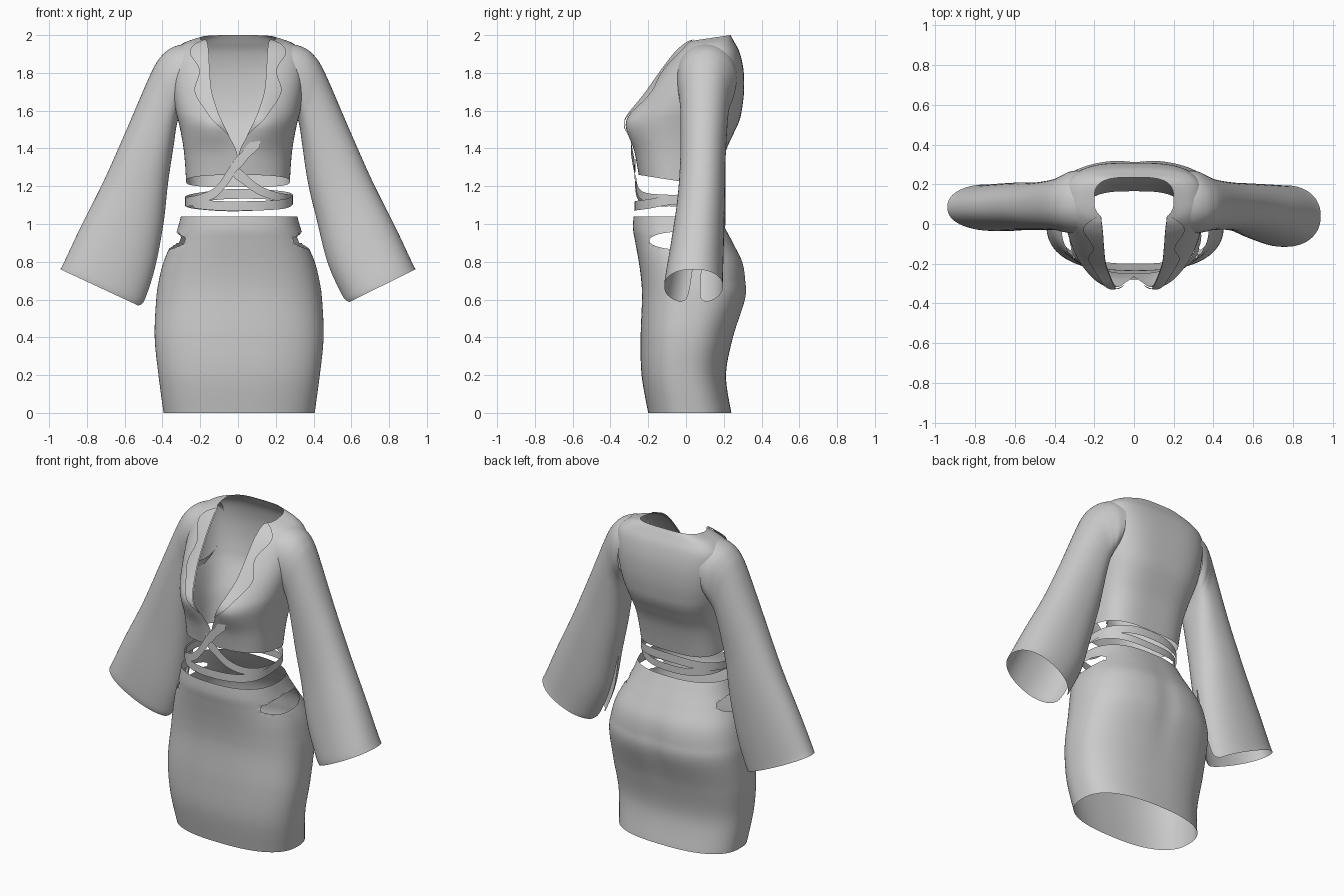
import bpy, bmesh, math
from mathutils import Vector

cube = bpy.data.objects.get("Cube")
if cube:
    bpy.data.objects.remove(cube, do_unlink=True)

fabric = bpy.data.materials.new("grey_fabric")
fabric.use_nodes = True
GREY = (0.6, 0.6, 0.6, 1)
fabric.diffuse_color = GREY
fabric.node_tree.nodes["Principled BSDF"].inputs["Base Color"].default_value = GREY


def resample(rows, steps):
    """Smooth curve through rows of numbers, steps samples per span."""
    out = []
    last = len(rows) - 1
    for i in range(last):
        a, b, c, d = (rows[max(0, min(last, i + k))] for k in (-1, 0, 1, 2))
        for j in range(steps + (i == last - 1)):
            t = j / steps
            out.append([q + t / 2 * (r - p + t * (2 * p - 5 * q + 4 * r - s + t * (3 * (q - r) + s - p)))
                        for p, q, r, s in zip(a, b, c, d)])
    return out


def power(value, n):
    return math.copysign(abs(value) ** (2 / n), value)


def oval(angle, w, front, back, n=2.5):
    """Point on a rounded section; angle 0 is the front, pi/2 is +x."""
    mid, depth = (front + back) / 2, (back - front) / 2
    return w * power(math.sin(angle), n), mid - depth * power(math.cos(angle), n)


def loft(name, rows, closed=False, edit=None):
    """Thin cloth sheet through rows of points."""
    bm = bmesh.new()
    grid = [[bm.verts.new(p) for p in row] for row in rows]
    for r0, r1 in zip(grid, grid[1:]):
        n = len(r0)
        for i in range(n if closed else n - 1):
            j = (i + 1) % n
            bm.faces.new((r0[i], r0[j], r1[j], r1[i]))
    if edit:
        edit(bm)
    bmesh.ops.remove_doubles(bm, verts=bm.verts, dist=.0002)
    bmesh.ops.recalc_face_normals(bm, faces=bm.faces)
    for f in bm.faces:
        f.smooth = True
    mesh = bpy.data.meshes.new(name)
    bm.to_mesh(mesh)
    bm.free()
    mesh.materials.append(fabric)
    obj = bpy.data.objects.new(name, mesh)
    bpy.context.collection.objects.link(obj)


# Skirt: height, half width, front, back
skirt_rows = resample([
    (0, .40, -.20, .24), (.2, .427, -.235, .212),
    (.4, .447, -.24, .25), (.6, .439, -.233, .315), (.7, .425, -.237, .317),
    (.8, .40, -.25, .30), (.9, .357, -.268, .25), (.97, .328, -.28, .212),
    (1.04, .308, -.278, .175)], 9)
AROUND = 120
skirt = []
for z, w, front, back in skirt_rows:
    ring = []
    for i in range(AROUND):
        x, y = oval(math.tau * i / AROUND, w, front, back)
        if y > 0:
            y -= .01 * math.exp(-(x / .06) ** 2 - ((z - .65) / .2) ** 2)
        ring.append((x + .006, y, z))
    skirt.append(ring)


def hip_cutouts(bm):
    yc, zc, ry, rz = -.03, .912, .165, .047

    def local(p):
        return Vector(((p.y - yc) / ry, (p.z - zc) / rz))
    holes = [f for f in bm.faces if local(f.calc_center_median()).length < 1]
    bmesh.ops.delete(bm, geom=holes, context='FACES')
    for v in bm.verts:
        if v.is_boundary and local(v.co).length < 2:
            q = local(v.co).normalized()
            v.co.y, v.co.z = yc + q.x * ry, zc + q.y * rz


loft("skirt", skirt, True, hip_cutouts)

# Wrap bodice: front z, back z, half width, front, back, neckline half width, lapel width
bodice_rows = resample([
    (1.26, 1.195, .275, -.25, .165, 0, 0), (1.33, 1.30, .28, -.262, .187, 0, 0),
    (1.39, 1.39, .287, -.27, .212, .01, 0), (1.47, 1.47, .30, -.28, .248, .05, .005),
    (1.54, 1.54, .315, -.285, .28, .085, .045), (1.60, 1.60, .33, -.265, .295, .11, .065),
    (1.70, 1.70, .345, -.21, .307, .14, .09), (1.81, 1.81, .352, -.135, .305, .15, .055),
    (1.90, 1.905, .345, -.065, .285, .155, .10), (1.945, 1.965, .29, -.02, .255, .16, .07),
    (1.965, 2.0, .2, .0, .235, .165, .015)], 6)


def bodice_point(row, angle):
    zf, zb, w, front, back = row[:5]
    # the back is squarer than the front
    x, y = oval(angle, w, front, back, 2.5 if math.cos(angle) > 0 else 3.2)
    z = zf + (zb - zf) * (y - front) / (back - front)
    if math.cos(angle) > 0:
        y -= .045 * math.exp(-((abs(x) - .14) / .12) ** 2 - ((z - 1.52) / .11) ** 2)
    return Vector((x, y, z))


def angle_at(x, w):
    return math.asin(min(1, max(0, x) / w) ** 1.25)


bodice = []
for row in bodice_rows:
    start = angle_at(row[5], row[2])
    span = math.tau - 2 * start
    bodice.append([bodice_point(row, start + span * i / 96) for i in range(97)])
loft("bodice", bodice)

# Wavy lapels lying just above the neckline edges
for side, label in ((1, "left"), (-1, "right")):
    strips = []
    for row in bodice_rows[18:]:
        strip = []
        for i in range(9):
            x = row[5] + max(.002, row[6]) * i / 8
            p = bodice_point(row, angle_at(min(x, row[2] * .97), row[2]))
            strip.append((side * p.x, p.y - .010, p.z + .004))
        strips.append(strip)
    loft(label + "_lapel", strips)

# Flared sleeves: outer x z, inner x z, front, back, half angle of the slit on the inner side
sleeve_top = [
    (.27, 1.955, .30, 1.60, -.05, .27, 0), (.34, 1.938, .315, 1.56, -.045, .262, 0),
    (.40, 1.895, .327, 1.51, -.038, .243, 0), (.46, 1.80, .34, 1.42, -.03, .225, 0),
    (.59, 1.50, .37, 1.22, -.03, .21, 0)]
cuffs = {
    "left": [(.71, 1.23, .415, 1.03, -.045, .205, 0), (.83, .99, .475, .79, -.08, .20, .12),
             (.915, .81, .55, .62, -.11, .195, .18), (.94, .76, .575, .58, -.115, .195, .42)],
    "right": [(.71, 1.23, .395, 1.0, -.03, .21, 0), (.83, .99, .44, .76, -.035, .205, .12),
              (.915, .81, .49, .60, -.035, .20, .18), (.94, .76, .51, .56, -.03, .20, .42)]}
for label, side in (("left", 1), ("right", -1)):
    rings = []
    for ox, oz, ix, iz, front, back, slit in resample(sleeve_top + cuffs[label], 8):
        slit = max(0, slit)
        ring = []
        for i in range(61):
            angle = -math.pi / 2 + slit + (math.tau - 2 * slit) * i / 60
            u, y = oval(angle, 1, front, back, 2.2)
            ring.append((side * ((ox + ix) / 2 + u * (ox - ix) / 2), y, (oz + iz) / 2 + u * (oz - iz) / 2))
        rings.append(ring)
    loft(label + "_sleeve", rings)


# Waist straps: degrees around the waist, height
def strap(name, side, path, grow, width):
    rows = []
    for degrees, z in resample(path, 10):
        x, y = oval(math.radians(degrees), .275 + grow, -.262 - grow, .165 + grow)
        y -= .2 * max(0, z - 1.3)
        # widen the band where it runs steeply across the front
        h = width * (1 + .5 * min(1, max(0, (z - 1.15) / .1)))
        rows.append([(side * x + .005, y, z + h * (k / 2 - .5)) for k in range(3)])
    loft(name, rows)


strap("outer_strap", -1, [
    (-18, 1.445), (-7, 1.39), (0, 1.33), (8, 1.25), (22, 1.165), (50, 1.125), (90, 1.12),
    (135, 1.14), (180, 1.16), (225, 1.15), (270, 1.13), (310, 1.105), (360, 1.095),
    (390, 1.10), (415, 1.11)], .010, .05)
strap("inner_strap", 1, [
    (-6, 1.31), (0, 1.26), (10, 1.205), (25, 1.165), (50, 1.14), (90, 1.13),
    (135, 1.11), (180, 1.09), (225, 1.10), (270, 1.115), (300, 1.12)], .003, .045)
